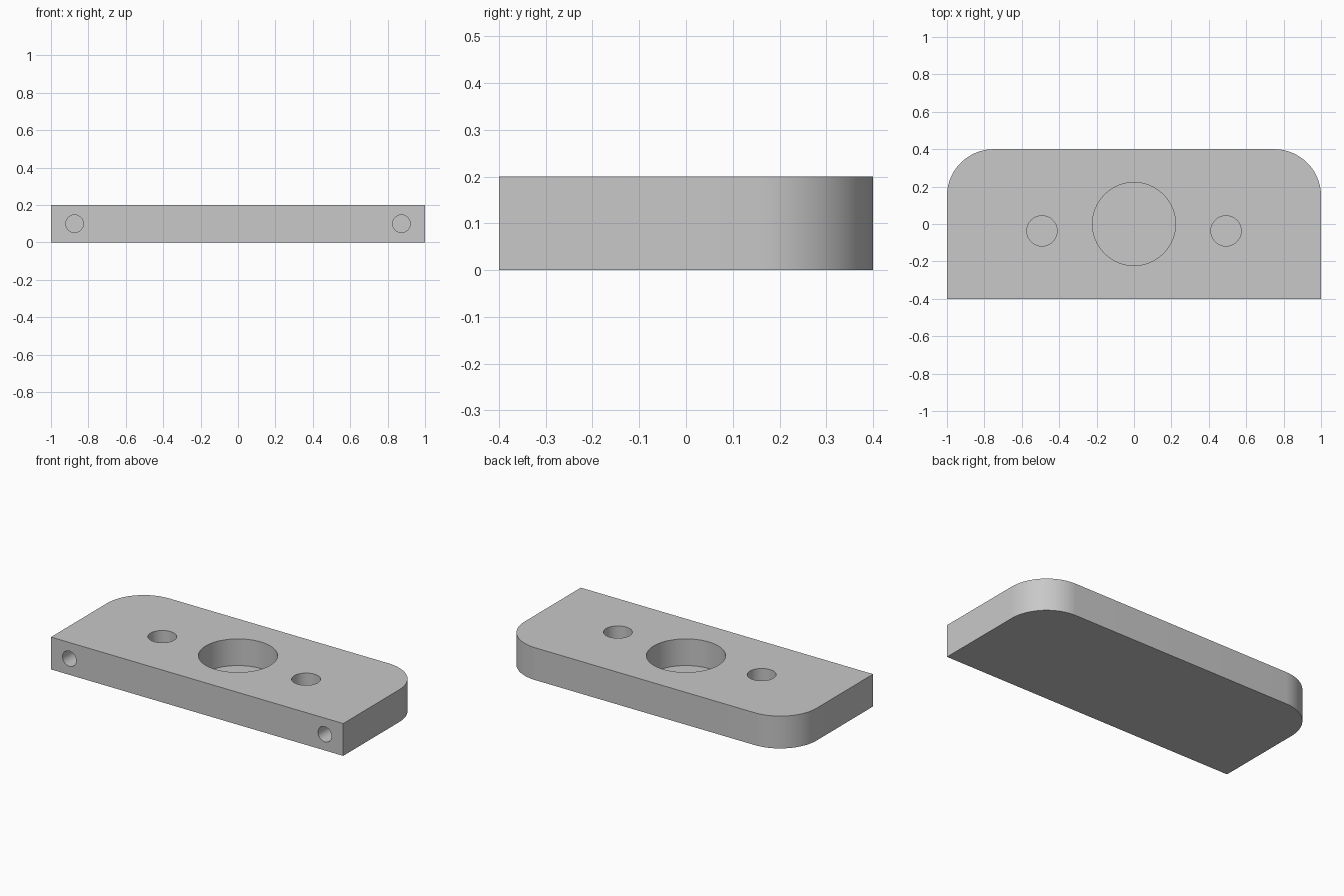
import bpy, bmesh, math
from mathutils import Matrix

if "Cube" in bpy.data.objects:
    bpy.data.objects.remove(bpy.data.objects["Cube"], do_unlink=True)

WIDTH, DEPTH, HEIGHT = 2.0, 0.8, 0.2
CORNER = 0.25

# Single grey finish
grey = bpy.data.materials.new("plain grey")
grey.use_nodes = True
colour = (0.58, 0.58, 0.58, 1)
grey.diffuse_color = colour
grey.node_tree.nodes["Principled BSDF"].inputs["Base Color"].default_value = colour


def add_object(name, bm):
    mesh = bpy.data.meshes.new(name)
    bm.to_mesh(mesh)
    bm.free()
    mesh.materials.append(grey)
    obj = bpy.data.objects.new(name, mesh)
    bpy.context.collection.objects.link(obj)
    return obj


def rod(name, radius, length, matrix, sides=64):
    bm = bmesh.new()
    bmesh.ops.create_cone(bm, cap_ends=True, segments=sides, radius1=radius,
                          radius2=radius, depth=length, matrix=matrix)
    obj = add_object(name, bm)
    obj.hide_render = True
    return obj


# Plate with two rounded back corners
bm = bmesh.new()
bmesh.ops.create_cube(bm, size=1, matrix=Matrix.Translation((0, 0, HEIGHT / 2))
                      @ Matrix.Diagonal((WIDTH, DEPTH, HEIGHT, 1)))
back_edges = [e for e in bm.edges if all(v.co.y > 0 for v in e.verts)
              and abs(e.verts[0].co.z - e.verts[1].co.z) > 0.1]
bmesh.ops.bevel(bm, geom=back_edges, offset=CORNER, segments=20,
                profile=0.5, affect='EDGES')
plate = add_object("plate", bm)

# Blind holes: cutters start outside the surface so the rims stay clean
POCKET, CLEAR = 0.165, 0.1


def top_hole(name, x, y, radius, depth):
    z = HEIGHT + (CLEAR - depth) / 2
    return rod(name, radius, depth + CLEAR, Matrix.Translation((x, y, z)))


def front_hole(name, x, radius, depth):
    y = -DEPTH / 2 + (depth - CLEAR) / 2
    return rod(name, radius, depth + CLEAR, Matrix.Translation((x, y, HEIGHT / 2))
               @ Matrix.Rotation(math.pi / 2, 4, 'X'), 48)


cutters = [top_hole("centre_pocket_cutter", 0, 0, 0.222, POCKET)]
for side, sign in (("left", 1), ("right", -1)):
    cutters.append(top_hole(side + "_top_hole_cutter", sign * 0.492, -0.037, 0.081, POCKET))
    cutters.append(front_hole(side + "_front_hole_cutter", sign * 0.874, 0.047, 0.33))

bpy.ops.object.select_all(action='DESELECT')
plate.select_set(True)
bpy.context.view_layer.objects.active = plate
for cutter in cutters:
    mod = plate.modifiers.new(cutter.name, 'BOOLEAN')
    mod.operation = 'DIFFERENCE'
    mod.solver = 'EXACT'
    mod.object = cutter
    bpy.ops.object.modifier_apply(modifier=mod.name)
    bpy.data.objects.remove(cutter, do_unlink=True)

# Smooth curved walls, crisp rims
bpy.ops.object.shade_smooth_by_angle(angle=math.radians(30))
